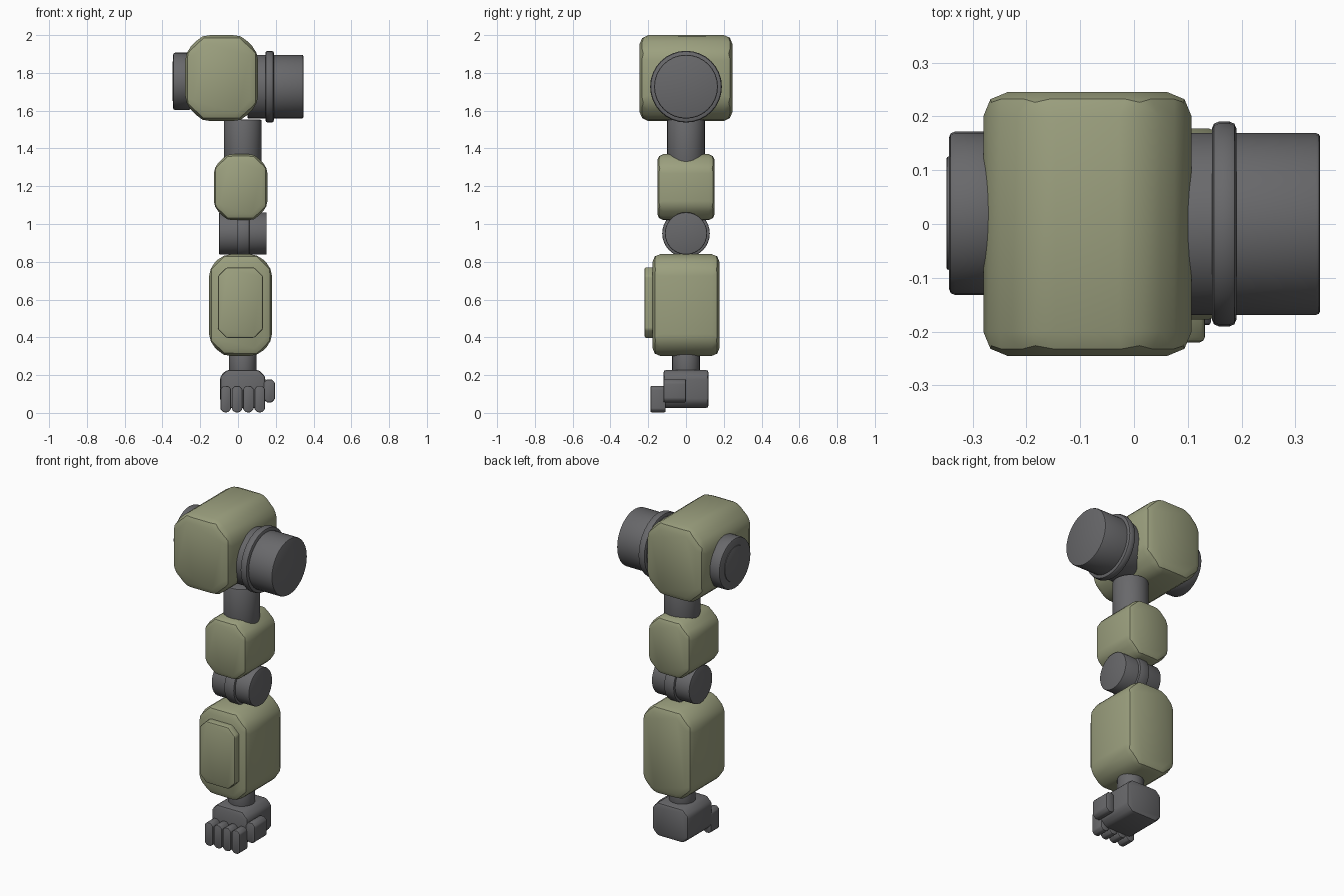
import bpy
import bmesh
import math
from mathutils import Matrix, Vector

cube = bpy.data.objects.get("Cube")
if cube:
    bpy.data.objects.remove(cube, do_unlink=True)


def make_material(name, rgb):
    mat = bpy.data.materials.new(name)
    mat.use_nodes = True
    colour = (*rgb, 1.0)
    mat.diffuse_color = colour
    mat.node_tree.nodes["Principled BSDF"].inputs["Base Color"].default_value = colour
    return mat


GREEN = make_material("olive green", (0.33, 0.35, 0.21))
GREY = make_material("dark grey", (0.14, 0.14, 0.147))


def finish(name, bm, mat):
    bmesh.ops.recalc_face_normals(bm, faces=bm.faces)
    mesh = bpy.data.meshes.new(name)
    bm.to_mesh(mesh)
    bm.free()
    mesh.materials.append(mat)
    obj = bpy.data.objects.new(name, mesh)
    bpy.context.collection.objects.link(obj)
    bpy.ops.object.select_all(action='DESELECT')
    obj.select_set(True)
    bpy.context.view_layer.objects.active = obj
    bpy.ops.object.shade_smooth_by_angle(angle=math.radians(30))
    return obj


def block(name, x, y, z, chamfer, bevel, mat):
    """Octagonal front outline pulled through y, with every edge rounded."""
    bm = bmesh.new()
    (x0, x1), (y0, y1), (z0, z1), c = x, y, z, chamfer
    outline = [(x0 + c, z0), (x1 - c, z0), (x1, z0 + c), (x1, z1 - c),
               (x1 - c, z1), (x0 + c, z1), (x0, z1 - c), (x0, z0 + c)]
    face = bm.faces.new([bm.verts.new((px, y0, pz)) for px, pz in outline])
    back = bmesh.ops.extrude_face_region(bm, geom=[face])
    verts = [g for g in back["geom"] if isinstance(g, bmesh.types.BMVert)]
    bmesh.ops.translate(bm, verts=verts, vec=(0, y1 - y0, 0))
    bmesh.ops.bevel(bm, geom=bm.edges[:], offset=bevel, segments=2,
                    profile=0.5, affect='EDGES', clamp_overlap=True)
    return finish(name, bm, mat)


def cylinder(name, axis, start, end, centre, radius, bevel):
    """Grey cylinder along x or z; centre gives the two other coordinates."""
    bm = bmesh.new()
    bmesh.ops.create_cone(bm, cap_ends=True, segments=32, radius1=radius,
                          radius2=radius, depth=end - start)
    rims = [e for e in bm.edges
            if abs(e.verts[0].co.z - e.verts[1].co.z) < 1e-5]
    bmesh.ops.bevel(bm, geom=rims, offset=bevel, segments=2, profile=0.5,
                    affect='EDGES')
    middle = (start + end) / 2
    if axis == 'X':
        move = Matrix.Translation(Vector((middle, *centre)))
        bm.transform(move @ Matrix.Rotation(math.pi / 2, 4, 'Y'))
    else:
        bm.transform(Matrix.Translation(Vector((*centre, middle))))
    return finish(name, bm, GREY)


# Shoulder
block("shoulder_housing", (-0.28, 0.107), (-0.245, 0.245), (1.545, 2.0),
      0.09, 0.045, GREEN)
cylinder("shoulder_motor", 'X', 0.05, 0.346, (0, 1.727), 0.169, 0.008)
cylinder("shoulder_ring", 'X', 0.145, 0.19, (0, 1.727), 0.19, 0.012)
cylinder("shoulder_disc", 'X', -0.344, -0.25, (0.02, 1.755), 0.152, 0.012)
cylinder("shoulder_disc_cap", 'X', -0.348, -0.33, (0.02, 1.755), 0.105, 0.003)

# Upper arm
cylinder("upper_arm_shaft", 'Z', 1.3, 1.552, (0.025, 0), 0.1, 0.006)
block("upper_arm", (-0.128, 0.156), (-0.152, 0.152), (1.02, 1.37),
      0.07, 0.032, GREEN)

# Elbow
cylinder("elbow_barrel", 'X', -0.1, 0.152, (0, 0.95), 0.112, 0.006)
cylinder("elbow_ring", 'X', -0.006, 0.06, (0, 0.95), 0.126, 0.006)

# Forearm
block("forearm", (-0.153, 0.18), (-0.177, 0.177), (0.302, 0.84),
      0.075, 0.04, GREEN)
block("forearm_panel", (-0.106, 0.132), (-0.22, -0.16), (0.397, 0.77),
      0.045, 0.01, GREEN)

# Hand
cylinder("wrist", 'Z', 0.2, 0.33, (0.025, 0), 0.073, 0.005)
block("palm", (-0.095, 0.145), (-0.12, 0.12), (0.025, 0.228),
      0.035, 0.016, GREY)
for i in range(4):
    x = -0.065 + i * 0.06
    block(f"finger_{i + 1}", (x - 0.028, x + 0.028), (-0.188, -0.108),
          (0.003, 0.143), 0.016, 0.006, GREY)
block("thumb", (0.135, 0.196), (-0.12, 0.0), (0.055, 0.178),
      0.018, 0.008, GREY)
